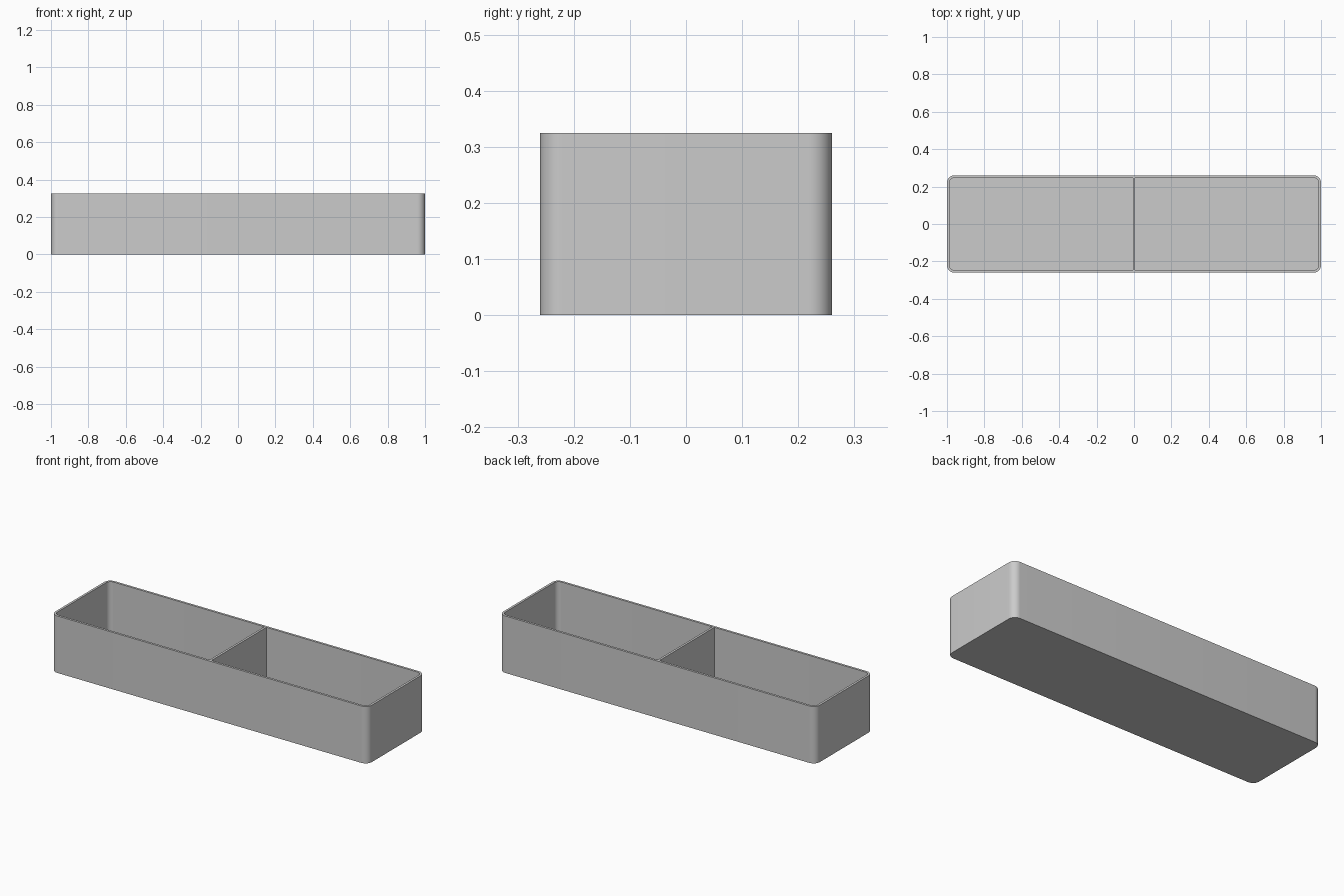
import bpy
import bmesh
import math

LENGTH, DEPTH, HEIGHT = 2.0, 0.52, 0.325
WALL, RADIUS, STEPS = 0.013, 0.04, 12

cube = bpy.data.objects.get("Cube")
if cube:
    bpy.data.objects.remove(cube, do_unlink=True)

grey = bpy.data.materials.new("light grey")
grey.use_nodes = True
grey.diffuse_color = (0.6, 0.6, 0.6, 1)
grey.node_tree.nodes["Principled BSDF"].inputs["Base Color"].default_value = (0.6, 0.6, 0.6, 1)


def add_object(name, bm):
    bmesh.ops.recalc_face_normals(bm, faces=bm.faces)
    mesh = bpy.data.meshes.new(name)
    bm.to_mesh(mesh)
    bm.free()
    mesh.materials.append(grey)
    obj = bpy.data.objects.new(name, mesh)
    bpy.context.collection.objects.link(obj)
    return obj


def rounded_ring(bm, inset, z):
    """Rounded rectangle of vertices, inset from the outside of the tray."""
    r = RADIUS - inset
    cx, cy = LENGTH / 2 - RADIUS, DEPTH / 2 - RADIUS
    ring = []
    for corner, (sx, sy) in enumerate([(1, 1), (-1, 1), (-1, -1), (1, -1)]):
        for i in range(STEPS + 1):
            a = (corner + i / STEPS) * math.pi / 2
            ring.append(bm.verts.new((sx * cx + r * math.cos(a), sy * cy + r * math.sin(a), z)))
    return ring


# Open tray: outer wall, rim, inner wall, with a floor above and below
bm = bmesh.new()
rings = [rounded_ring(bm, inset, z) for inset, z in
         [(0, 0), (0, HEIGHT), (WALL, HEIGHT), (WALL, WALL)]]
for low, high in zip(rings, rings[1:]):
    for i in range(len(low)):
        j = (i + 1) % len(low)
        bm.faces.new((low[i], low[j], high[j], high[i]))
bm.faces.new(rings[0])
bm.faces.new(rings[-1])
tray = add_object("tray", bm)
bpy.context.view_layer.objects.active = tray
tray.select_set(True)
bpy.ops.object.shade_smooth_by_angle(angle=math.radians(30))

# Thin divider across the middle, flush with the rim
bm = bmesh.new()
bmesh.ops.create_cube(bm, size=1)
bmesh.ops.scale(bm, vec=(WALL, DEPTH - 2 * WALL, HEIGHT - WALL), verts=bm.verts)
bmesh.ops.translate(bm, vec=(0, 0, (HEIGHT + WALL) / 2), verts=bm.verts)
add_object("divider", bm)
